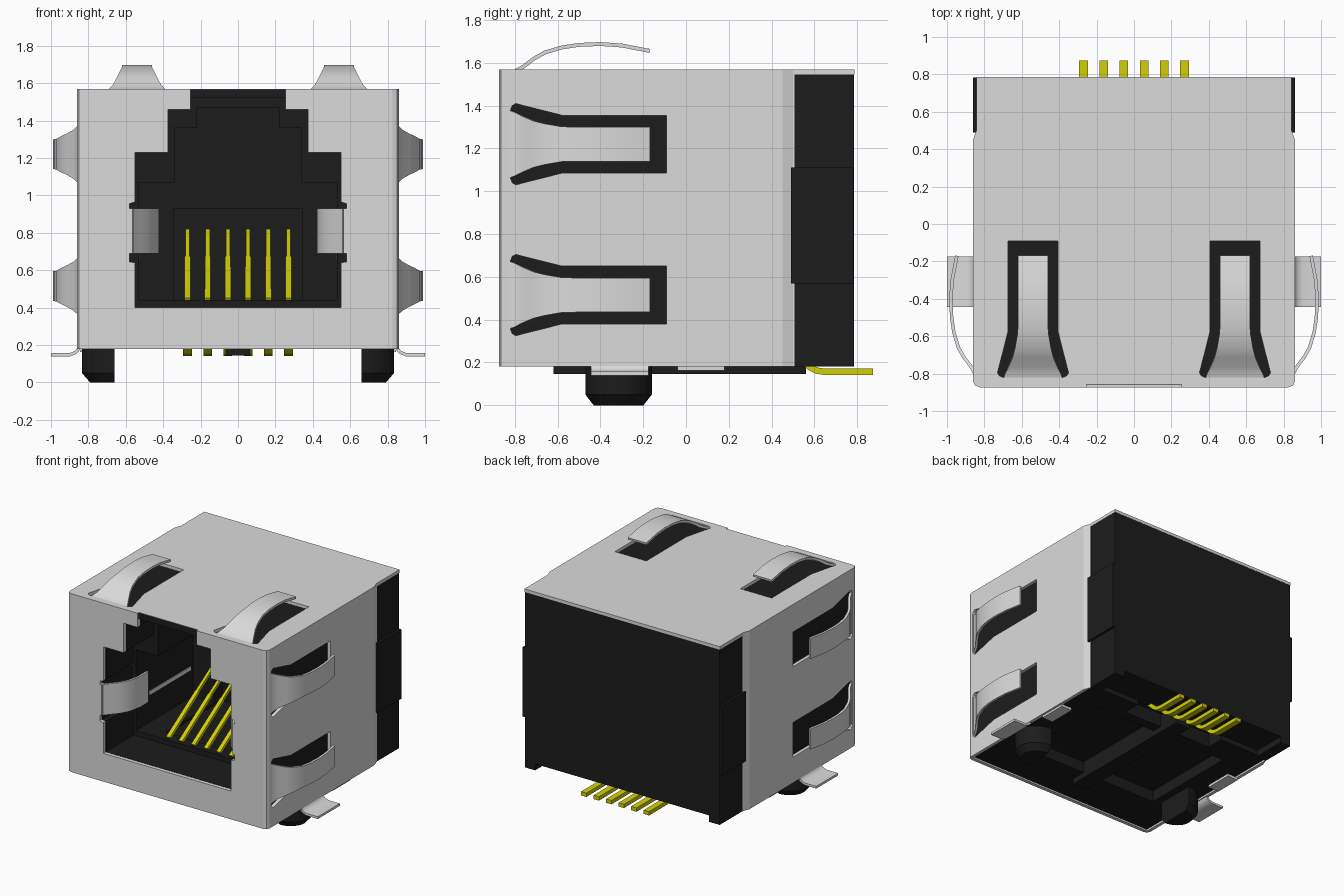
import bpy, bmesh, math
from mathutils import Vector

if "Cube" in bpy.data.objects:
    bpy.data.objects.remove(bpy.data.objects["Cube"], do_unlink=True)


def material(name, rgb):
    m = bpy.data.materials.new(name)
    m.use_nodes = True
    m.diffuse_color = (*rgb, 1)
    m.node_tree.nodes["Principled BSDF"].inputs["Base Color"].default_value = (*rgb, 1)
    return m


METAL = material("light grey metal", (0.71, 0.71, 0.71))
BLACK = material("black plastic", (0.0115, 0.0115, 0.0115))
GOLD = material("gold contact", (0.64, 0.62, 0.002))


def finish(name, bm, mat):
    bmesh.ops.recalc_face_normals(bm, faces=bm.faces)
    mesh = bpy.data.meshes.new(name)
    bm.to_mesh(mesh)
    bm.free()
    if mat:
        mesh.materials.append(mat)
    ob = bpy.data.objects.new(name, mesh)
    bpy.context.collection.objects.link(ob)
    return ob


def activate(ob):
    bpy.ops.object.select_all(action="DESELECT")
    ob.select_set(True)
    bpy.context.view_layer.objects.active = ob


def smooth(ob):
    activate(ob)
    bpy.ops.object.shade_smooth_by_angle(angle=math.radians(35))


# axis orders: outline (a, b) extruded along c
def plan(a, b, c): return (a, b, c)
def front(a, b, c): return (a, c, b)


def prism(name, outline, c0, c1, place, mat=None):
    bm = bmesh.new()
    face = bm.faces.new([bm.verts.new(place(a, b, c0)) for a, b in outline])
    new = bmesh.ops.extrude_face_region(bm, geom=[face])["geom"]
    shift = Vector(place(0, 0, c1)) - Vector(place(0, 0, c0))
    bmesh.ops.translate(bm, vec=shift, verts=[v for v in new if isinstance(v, bmesh.types.BMVert)])
    return finish(name, bm, mat)


def box(name, x0, x1, y0, y1, z0, z1, mat=None):
    return prism(name, [(x0, y0), (x1, y0), (x1, y1), (x0, y1)], z0, z1, plan, mat)


def mirrored(half):
    return half + [(-a, b) for a, b in reversed(half)]


def cut(ob, cutter):
    activate(ob)
    mod = ob.modifiers.new("cut", "BOOLEAN")
    mod.operation, mod.solver, mod.object = "DIFFERENCE", "EXACT", cutter
    bpy.ops.object.modifier_apply(modifier=mod.name)
    bpy.data.objects.remove(cutter, do_unlink=True)


def ribbon(name, path, place, mat, thickness):
    """Strip through points (v, w, half width), spread along u."""
    bm = bmesh.new()
    rows = [[bm.verts.new(place(s * h, v, w)) for s in (-1, 1)] for v, w, h in path]
    for p, q in zip(rows, rows[1:]):
        bm.faces.new((p[0], p[1], q[1], q[0]))
    ob = finish(name, bm, mat)
    mod = ob.modifiers.new("thickness", "SOLIDIFY")
    mod.thickness, mod.offset = thickness, 0
    activate(ob)
    bpy.ops.object.modifier_apply(modifier=mod.name)
    smooth(ob)


# Metal shell: thin walls, open at the bottom and back
shell = prism("metal_shell", mirrored([(0.825, -0.873), (0.85, -0.864), (0.861, -0.84),
              (0.861, 0.45), (0.842, 0.5), (0.842, 0.787)]), 0.18, 1.57, plan, METAL)
cut(shell, box("inner_cutter", -0.835, 0.835, -0.845, 2, -1, 1.545))
cut(shell, box("rear_cutter", -2, 2, 0.508, 2, -1, 1.546))

# Stepped plug opening with side notches for the retaining tabs
opening = mirrored([(0.55, 0.40), (0.55, 0.64), (0.58, 0.645), (0.58, 0.69), (0.565, 0.69),
                    (0.565, 0.93), (0.58, 0.93), (0.58, 0.955), (0.55, 0.965), (0.55, 1.23),
                    (0.375, 1.23), (0.375, 1.46), (0.255, 1.46), (0.255, 1.54)])
cut(shell, prism("opening_cutter", opening, -0.95, -0.8, front))
cut(shell, box("top_slit_cutter", -0.255, 0.255, -0.95, -0.855, 1.5, 1.6))
box("top_slit_lip", -0.255, 0.255, -0.858, -0.842, 1.52, 1.567, BLACK)

# Plastic housing inside the shell
housing = box("housing", -0.83, 0.83, -0.842, 0.52, 0.19, 1.54, BLACK)
entry = [(a, min(b, 1.52)) for a, b in opening]
cut(housing, prism("entry_cutter", entry, -0.95, -0.5, front))
inner = mirrored([(0.53, 0.44), (0.53, 1.07), (0.34, 1.07), (0.34, 1.36),
                  (0.22, 1.36), (0.22, 1.47)])
cut(housing, prism("cavity_cutter", inner, -0.55, 0.2, front))
cut(housing, box("contact_pocket_cutter", -0.345, 0.345, -0.4, 0.3, 0.42, 0.93))
cut(housing, box("underside_cutter", -0.6, 0.6, -0.5, 0.3, 0.1, 0.28))
cut(housing, box("pin_slot_cutter", -0.4, 0.4, 0.38, 0.6, 0.1, 0.3))
box("underside_rib", -0.065, 0.065, -0.62, 0.56, 0.145, 0.29, BLACK)

# Rear block with two corner feet
prism("rear_block", mirrored([(0.84, 1.546), (0.84, 0.18), (0.75, 0.18), (0.75, 0.23)]),
      0.507, 0.785, front, BLACK)

# Spring fingers, each rising out of a flared window
SPRING = [(-0.84, -0.02, 0.163), (-0.8, -0.01, 0.15), (-0.76, 0.012, 0.13),
          (-0.71, 0.05, 0.109), (-0.66, 0.078, 0.096), (-0.58, 0.102, 0.082),
          (-0.5, 0.114, 0.08), (-0.4, 0.118, 0.08), (-0.3, 0.111, 0.08), (-0.17, 0.086, 0.08)]
WINDOW = mirrored([(0.16, -0.82), (0.18, -0.812), (0.19, -0.795), (0.183, -0.77),
                   (0.135, -0.58), (0.135, -0.09)])


def spring(name, place):
    cut(shell, prism("window_cutter", WINDOW, -0.05, 0.05, place))
    ribbon(name, SPRING, place, METAL, 0.018)


for s, side in ((1, "left"), (-1, "right")):
    spring(side + "_top_spring", lambda u, v, w: (s * 0.54 + u, v, 1.57 + w))
    for z, level in ((1.22, "upper"), (0.515, "lower")):
        spring(f"{side}_{level}_spring", lambda u, v, w: (s * (0.861 + w), v, z + u))

    # Latch on the side of the rear block
    x0, x1 = sorted((s * 0.82, s * 0.86))
    box(side + "_rear_latch", x0, x1, 0.49, 0.783, 0.57, 1.11, BLACK)

    # Tab folded into the opening, with a metal strip along the cavity wall
    ribbon(side + "_retaining_tab",
           [(-0.86, 0.565, 0.12), (-0.82, 0.535, 0.12), (-0.77, 0.49, 0.12),
            (-0.7, 0.45, 0.12), (-0.6, 0.43, 0.12), (-0.5, 0.43, 0.12)],
           lambda u, v, w: (s * w, v, 0.81 + u), METAL, 0.016)
    x0, x1 = sorted((s * 0.526, s * 0.533))
    box(side + "_wall_strip", x0, x1, -0.34, 0.17, 0.655, 0.685, METAL)

    # Solder foot bent outward from the shell
    ribbon(side + "_solder_foot",
           [(0.848, 0.2, 0.135), (0.852, 0.18, 0.135), (0.868, 0.16, 0.135),
            (0.9, 0.148, 0.135), (1.0, 0.148, 0.135)],
           lambda u, v, w: (s * v, -0.31 + u, w), METAL, 0.018)

    # Small shell tab folded under the housing
    x0, x1 = sorted((s * 0.75, s * 0.845))
    box(side + "_folded_tab", x0, x1, -0.04, 0.18, 0.163, 0.183, METAL)

    # Half-round locating peg with a chamfered tip
    bm = bmesh.new()
    arc = [math.pi * (i / 20 - 0.5) for i in range(21)]
    rings = [[bm.verts.new((s * (0.66 + 1.09 * r * math.cos(a)), -0.315 + 0.97 * r * math.sin(a), z))
              for a in arc] for z, r in ((0, 0.12), (0.05, 0.16), (0.22, 0.16))]
    for low, high in zip(rings, rings[1:]):
        for i in range(len(arc)):
            bm.faces.new((low[i], low[i - 1], high[i - 1], high[i]))
    bm.faces.new(rings[0])
    bm.faces.new(rings[-1])
    smooth(finish(side + "_locating_peg", bm, BLACK))

# Six sloping contacts and their solder pins
for i in range(6):
    x = (i - 2.5) * 0.108
    place = lambda u, v, w: (x + u, v, w)
    ribbon(f"contact_{i + 1}", [(-0.47, 0.44, 0.016), (-0.12, 0.66, 0.015),
           (-0.11, 0.667, 0.011), (0.12, 0.81, 0.011)], place, GOLD, 0.025)
    ribbon(f"solder_pin_{i + 1}", [(0.46, 0.29, 0.023), (0.53, 0.225, 0.023), (0.58, 0.178, 0.023),
           (0.61, 0.162, 0.023), (0.65, 0.156, 0.023), (0.873, 0.156, 0.023)],
           place, GOLD, 0.03)
